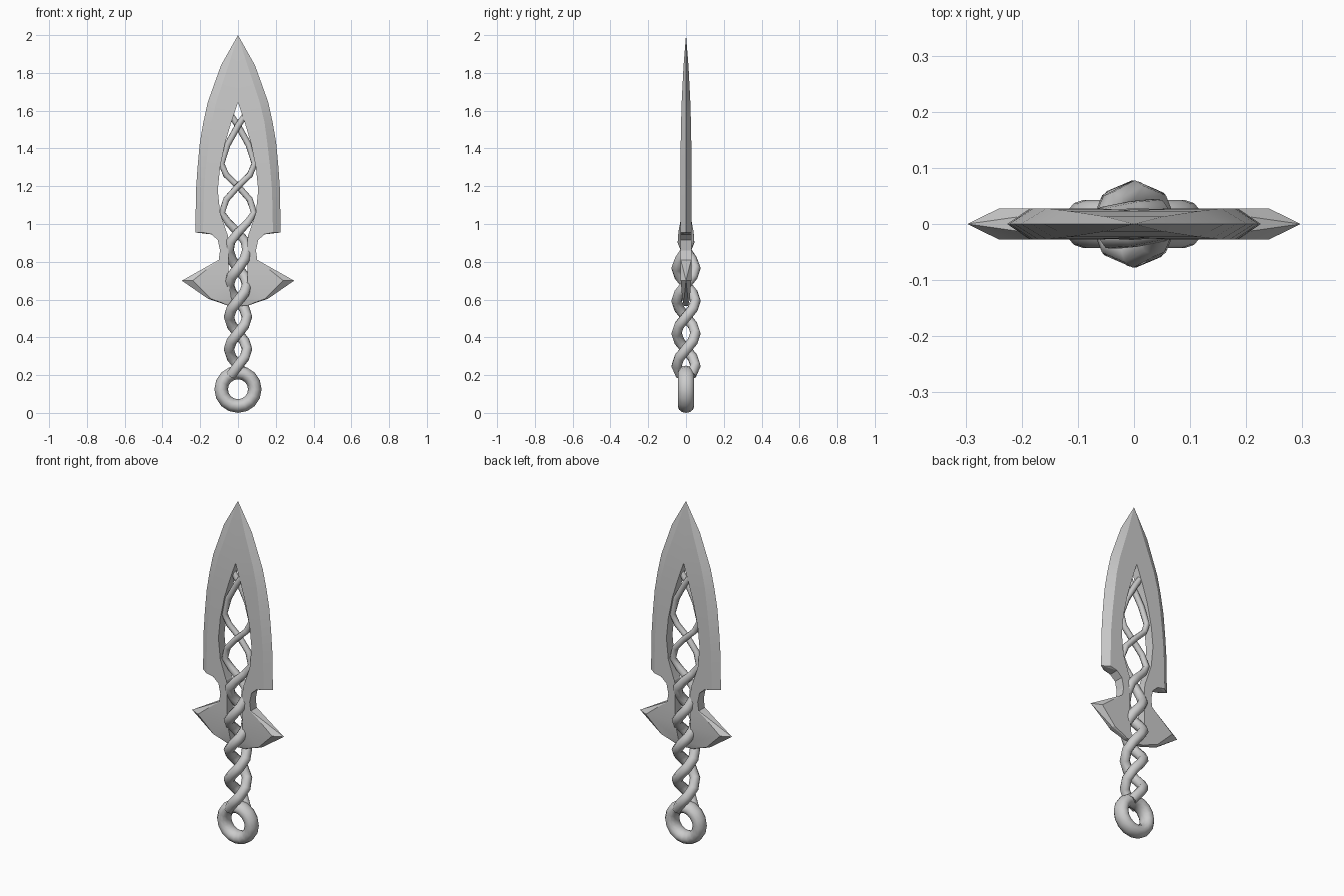
import bpy, bmesh, math

if "Cube" in bpy.data.objects:
    bpy.data.objects.remove(bpy.data.objects["Cube"])

def finish(ob, angle=35):
    bpy.ops.object.select_all(action='DESELECT')
    ob.select_set(True)
    bpy.context.view_layer.objects.active = ob
    if ob.type == 'CURVE':
        bpy.ops.object.convert(target='MESH')
    bpy.ops.object.shade_smooth_by_angle(angle=math.radians(angle))

# Blade and guard: rows of (z, slot x, bevel x, edge x, half thickness, edge half thickness)
T = 0.028
rows = [
    (2.00, 0, 0, 0, 0, 0),
    (1.84, 0, .05, .09, .013, 0),
    (1.645, 0, .115, .16, .023, 0),
    (1.54, .035, .14, .183, .026, 0),
    (1.43, .068, .155, .202, T, 0),
    (1.30, .095, .17, .214, T, 0),
    (1.18, .107, .18, .222, T, 0),
    (1.06, .095, .183, .224, T, 0),
    (.955, .06, .185, .226, T, 0),
    (.945, .055, .135, .14, T, T),
    (.915, .05, .10, .107, T, T),
    (.86, .05, .09, .095, T, T),
    (.81, .05, .095, .102, T, T),
    (.78, .05, .14, .155, T, .02),
    (.70, .05, .24, .297, T, 0),
    (.605, .035, .145, .16, .02, .01),
    (.585, 0, .09, .10, .016, .01),
    (.57, 0, .055, .06, .012, .01),
    (.565, 0, 0, 0, .01, .01),
]
bm = bmesh.new()
for s in (-1, 1):
    loops = []
    for z, h, b, e, t, te in rows:
        section = [(h, -t), (b, -t), (e, -te), (e, te), (b, t), (h, t)]
        loops.append([bm.verts.new((s * x, y, z)) for x, y in section])
    for i in range(len(rows) - 1):
        for k in range(6):
            if k == 5 and rows[i][1] == 0 and rows[i + 1][1] == 0:
                continue        # solid centre, no slot wall
            n = (k + 1) % 6
            bm.faces.new((loops[i][k], loops[i][n], loops[i + 1][n], loops[i + 1][k]))
bmesh.ops.remove_doubles(bm, verts=bm.verts, dist=1e-4)
bmesh.ops.dissolve_degenerate(bm, edges=bm.edges, dist=1e-5)
bmesh.ops.recalc_face_normals(bm, faces=bm.faces)
me = bpy.data.meshes.new("blade")
bm.to_mesh(me)
bm.free()
blade = bpy.data.objects.new("blade", me)
bpy.context.collection.objects.link(blade)
finish(blade, 12)

# Twisted strands: keys of (half turns, z, x amplitude, y amplitude, tube radius)
keys = [
    (-.3, .20, .045, .045, .028), (0, .25, .048, .05, .028),
    (3, .765, .048, .05, .028), (3.5, .86, .048, .04, .027),
    (4, .955, .06, .018, .024), (4.5, 1.06, .085, .012, .018),
    (5, 1.20, .09, .012, .017), (5.5, 1.32, .088, .01, .017),
    (6, 1.52, .07, .01, .017), (6.25, 1.585, .06, .01, .016),
]

def sample(turn):
    for a, b in zip(keys, keys[1:]):
        if turn <= b[0] + 1e-6:
            f = (turn - a[0]) / (b[0] - a[0])
            return [p + (q - p) * f for p, q in zip(a, b)]
    return keys[-1]

turns = [-.3] + [i / 4 for i in range(26)]
for name, phase in (("grip_strand_a", 0), ("grip_strand_b", math.pi)):
    cu = bpy.data.curves.new(name, 'CURVE')
    cu.dimensions = '3D'
    cu.bevel_depth = 1
    cu.bevel_resolution = 2
    cu.use_fill_caps = True
    sp = cu.splines.new('POLY')
    sp.points.add(len(turns) - 1)
    for p, turn in zip(sp.points, turns):
        _, z, ax, ay, r = sample(turn)
        a = turn * math.pi + phase
        p.co = (ax * math.sin(a), -ay * math.cos(a), z, 1)
        p.radius = r
    ob = bpy.data.objects.new(name, cu)
    bpy.context.collection.objects.link(ob)
    finish(ob, 50)

# Pommel ring
bpy.ops.mesh.primitive_torus_add(major_segments=16, minor_segments=12, major_radius=.089,
                                 minor_radius=.036, location=(0, 0, .125),
                                 rotation=(math.pi / 2, 0, 0))
ring = bpy.context.object
ring.name = "pommel_ring"
ring.scale.z = 1.2
finish(ring, 50)
